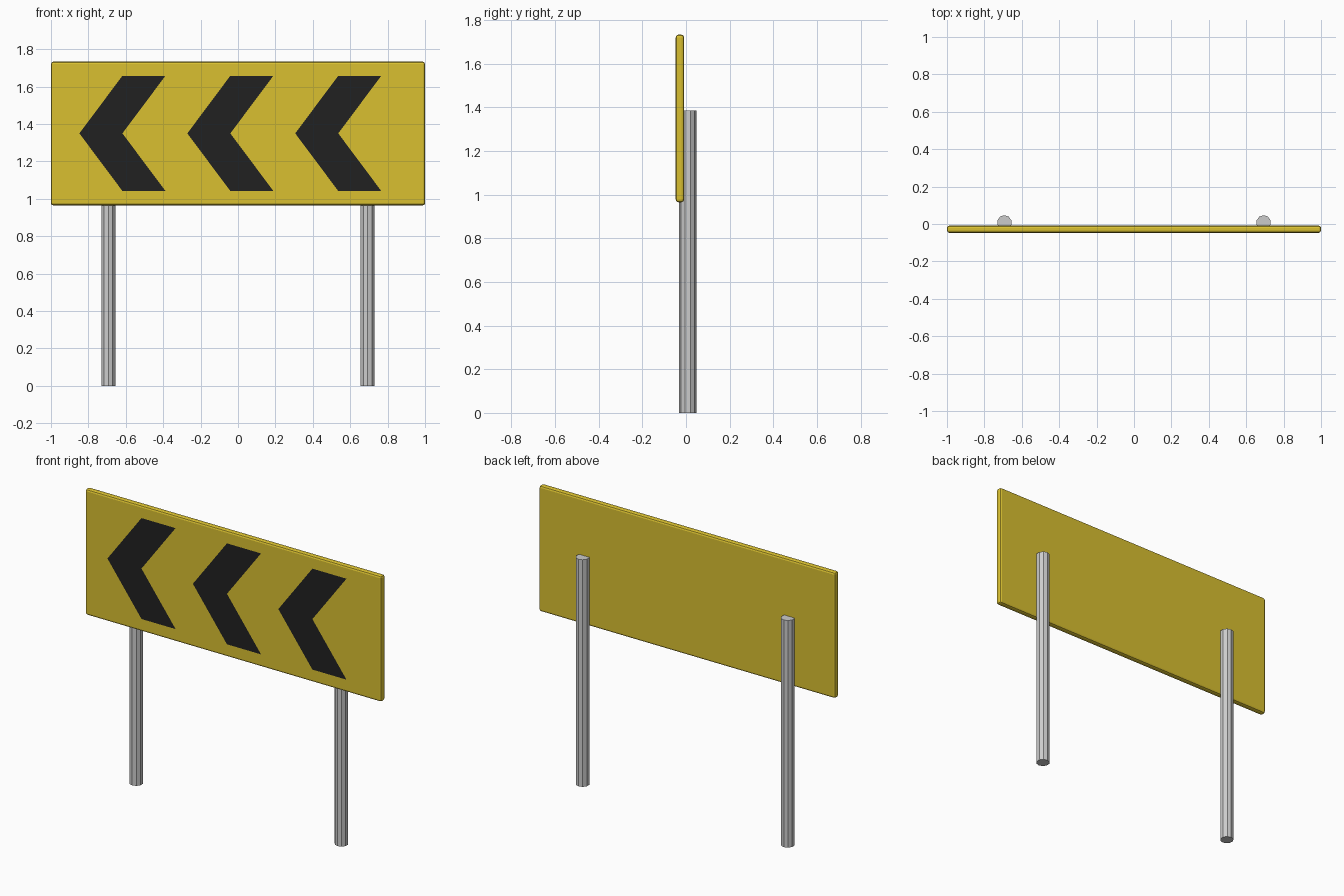
import bpy, bmesh

if "Cube" in bpy.data.objects:
    bpy.data.objects.remove(bpy.data.objects["Cube"])


def material(name, color):
    m = bpy.data.materials.new(name)
    m.diffuse_color = color
    m.use_nodes = True
    m.node_tree.nodes["Principled BSDF"].inputs["Base Color"].default_value = m.diffuse_color
    return m


yellow = material("yellow", (0.70, 0.53, 0.03, 1))
black = material("black", (0.015, 0.015, 0.015, 1))

PANEL_FRONT, PANEL_BACK = -0.047, -0.009
PANEL_BOTTOM, PANEL_TOP = 0.965, 1.733
MID_Z = 1.35

# Sign panel: thin box with rounded edges
bpy.ops.mesh.primitive_cube_add(
    size=1, location=(0, (PANEL_FRONT + PANEL_BACK) / 2, (PANEL_BOTTOM + PANEL_TOP) / 2))
panel = bpy.context.object
panel.name = "sign_panel"
panel.scale = (2, PANEL_BACK - PANEL_FRONT, PANEL_TOP - PANEL_BOTTOM)
bpy.ops.object.transform_apply(location=False, rotation=False, scale=True)
bevel = panel.modifiers.new("rounded_edges", 'BEVEL')
bevel.width = 0.012
bevel.segments = 2
panel.data.materials.append(yellow)

# Two faceted posts behind the panel
POST_R, POST_H = 0.039, 1.386
for side, name in ((-1, "left_post"), (1, "right_post")):
    bpy.ops.mesh.primitive_cylinder_add(
        vertices=10, radius=POST_R, depth=POST_H,
        location=(side * 0.693, 0.047 - POST_R, POST_H / 2))
    bpy.context.object.name = name


# Flat chevron markings pointing left
def chevron(name, tip_x):
    arm, width, half = 0.23, 0.23, 0.308
    upper = [(0, 0), (arm, half), (arm + width, half), (width, 0)]
    bm = bmesh.new()
    for s in (1, -1):
        verts = [bm.verts.new((x, 0, s * z)) for x, z in upper]
        bm.faces.new(verts[::-s])
    bmesh.ops.remove_doubles(bm, verts=bm.verts, dist=1e-5)
    for f in bm.faces:
        f.normal_update()
        if f.normal.y > 0:
            f.normal_flip()
    mesh = bpy.data.meshes.new(name)
    bm.to_mesh(mesh)
    bm.free()
    mesh.materials.append(black)
    obj = bpy.data.objects.new(name, mesh)
    obj.location = (tip_x, PANEL_FRONT - 0.001, MID_Z)
    bpy.context.collection.objects.link(obj)


for i in range(3):
    chevron(f"chevron_{i + 1}", -0.848 + i * 0.577)
